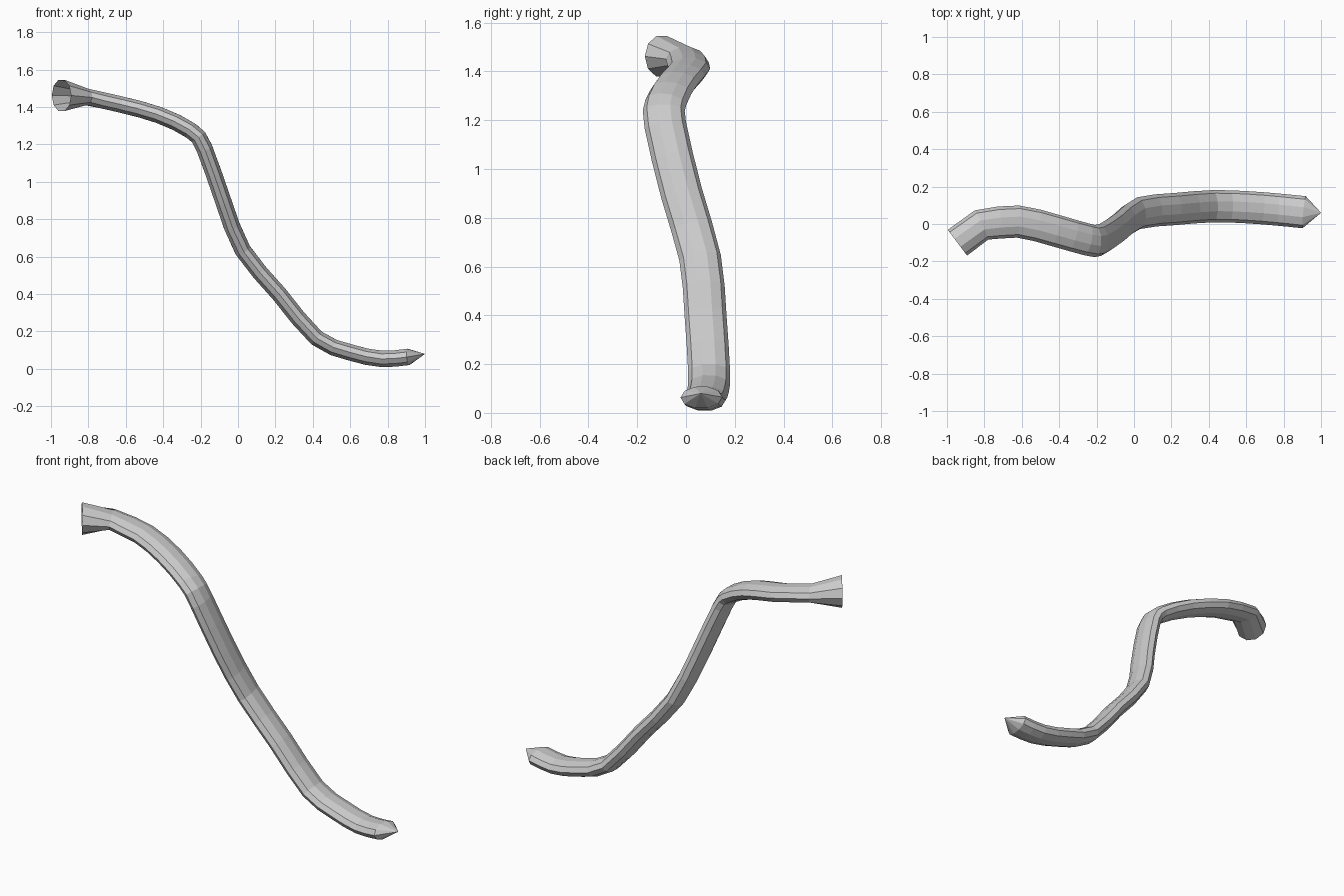
import bpy, bmesh, math
from mathutils import Vector

if "Cube" in bpy.data.objects:
    bpy.data.objects.remove(bpy.data.objects["Cube"])

SIDES = 10

# centre line of the flattened tube, from the neck of the flare to the tip end
PATH = [Vector(p) for p in [
    (-0.815, -0.005, 1.455), (-0.62, 0.013, 1.412), (-0.42, -0.035, 1.356),
    (-0.25, -0.083, 1.272), (-0.18, -0.085, 1.18), (-0.08, -0.018, 0.90),
    (0.025, 0.058, 0.635), (0.22, 0.08, 0.40), (0.42, 0.095, 0.165),
    (0.60, 0.09, 0.088), (0.77, 0.077, 0.053), (0.91, 0.063, 0.064)]]
MOUTH = Vector((-0.944, -0.1, 1.462))
TIP = Vector((1.0, 0.06, 0.08))


def smooth_path(pts, steps):
    """Catmull-Rom through the points."""
    ext = [2 * pts[0] - pts[1]] + pts + [2 * pts[-1] - pts[-2]]
    out = []
    for i in range(1, len(ext) - 2):
        a, b, c, d = ext[i - 1:i + 3]
        for s in range(steps):
            t = s / steps
            out.append(0.5 * (2 * b + (c - a) * t + (2 * a - 5 * b + 4 * c - d) * t ** 2
                              + (3 * b - a - 3 * c + d) * t ** 3))
    return out + [pts[-1]]


def ring(bm, centre, tangent, half_width, half_height):
    """Oval section, wide across the y direction."""
    t = tangent.normalized()
    side = Vector((0, 1, 0))
    side = (side - t * side.dot(t)).normalized()
    up = t.cross(side)
    return [bm.verts.new(centre + side * half_width * math.cos(a) + up * half_height * math.sin(a))
            for a in (2 * math.pi * k / SIDES for k in range(SIDES))]


bm = bmesh.new()
pts = smooth_path(PATH, 2)

# flared open mouth
rings = [ring(bm, MOUTH, Vector((0.8, 0.6, 0)), 0.086, 0.088)]

# tube body
for i, p in enumerate(pts):
    if i == 0:
        tangent = Vector((0.9, 0.42, -0.1))
    else:
        tangent = pts[min(i + 1, len(pts) - 1)] - pts[i - 1]
    rings.append(ring(bm, p, tangent, 0.086, 0.046))

for a, b in zip(rings, rings[1:]):
    for k in range(SIDES):
        n = (k + 1) % SIDES
        bm.faces.new((a[k], a[n], b[n], b[k]))

# pointed end
tip = bm.verts.new(TIP)
last = rings[-1]
for k in range(SIDES):
    bm.faces.new((last[k], last[(k + 1) % SIDES], tip))

bmesh.ops.recalc_face_normals(bm, faces=bm.faces)
mesh = bpy.data.meshes.new("curved_tube")
bm.to_mesh(mesh)
bm.free()
tube = bpy.data.objects.new("curved_tube", mesh)
bpy.context.collection.objects.link(tube)
